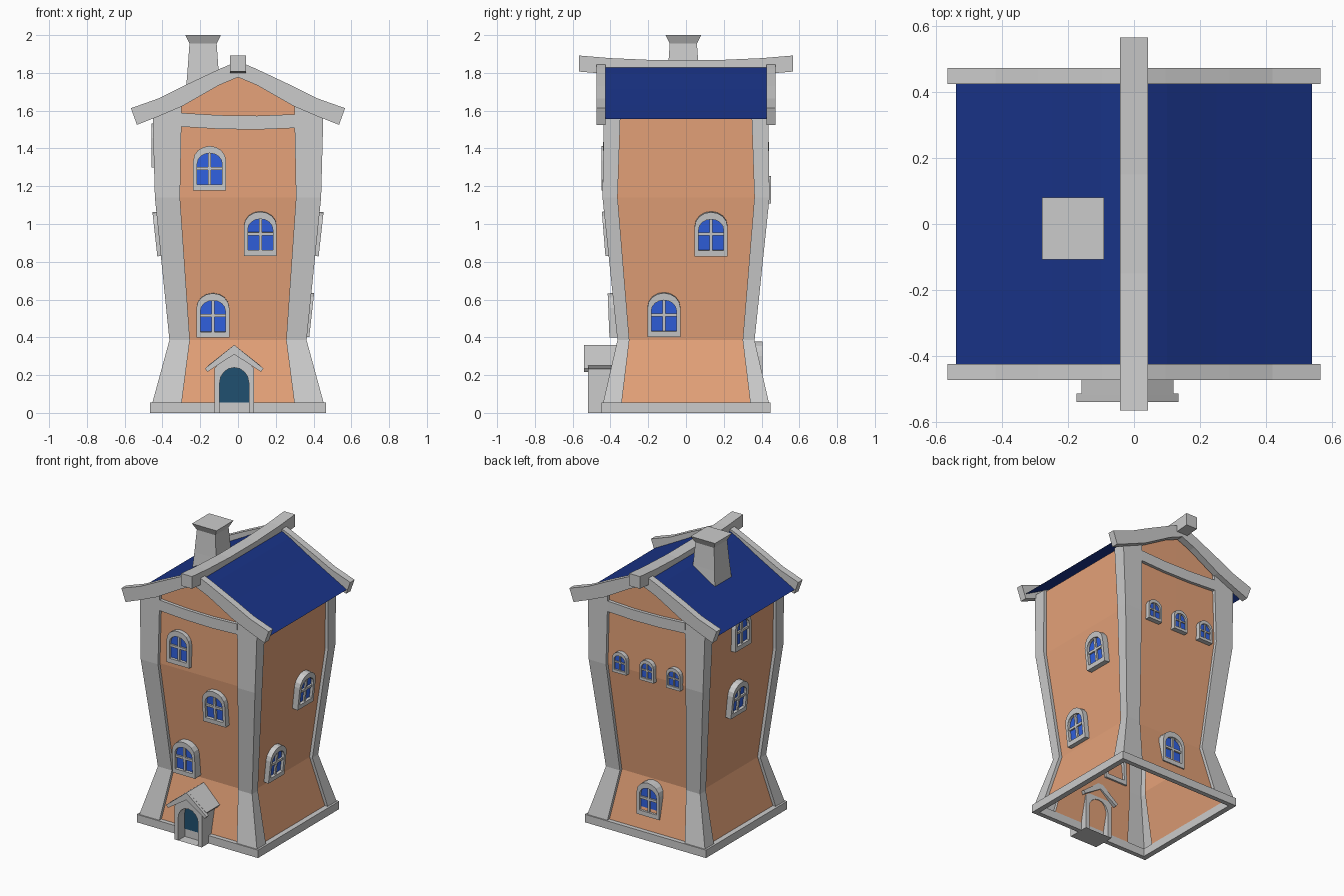
import bpy, bmesh
from math import sin, cos, pi, radians
from mathutils import Matrix

if "Cube" in bpy.data.objects:
    bpy.data.objects.remove(bpy.data.objects["Cube"])


def material(name, rgb):
    m = bpy.data.materials.new(name)
    m.diffuse_color = (*rgb, 1)
    m.use_nodes = True
    m.node_tree.nodes["Principled BSDF"].inputs["Base Color"].default_value = m.diffuse_color
    return m


CLAY = material("clay", (0.78, 0.36, 0.19))
ROOF = material("roof_blue", (0.01, 0.034, 0.25))
GLASS = material("glass_blue", (0.03, 0.12, 0.75))
TEAL = material("door_teal", (0.014, 0.08, 0.16))


def finish(name, bm, mat=None, matrix=None, normals=True):
    if normals:
        bmesh.ops.recalc_face_normals(bm, faces=bm.faces)
    me = bpy.data.meshes.new(name)
    bm.to_mesh(me)
    bm.free()
    ob = bpy.data.objects.new(name, me)
    bpy.context.collection.objects.link(ob)
    if mat:
        me.materials.append(mat)
    if matrix:
        ob.matrix_world = matrix
    return ob


def grid(bm, rows, close=False):
    """Quads between rows of points; close joins last row to first."""
    vs = [[bm.verts.new(p) for p in r] for r in rows]
    for a, b in zip(vs, vs[1:] + ([vs[0]] if close else [])):
        for i in range(len(a) - 1):
            bm.faces.new((a[i], a[i + 1], b[i + 1], b[i]))
    return vs


def loft(bm, rings):
    """Closed solid through a list of rings."""
    vs = grid(bm, [r + [r[0]] for r in rings])
    bm.faces.new([v for v in vs[0][:-1]])
    bm.faces.new([v for v in vs[-1][:-1]])
    bmesh.ops.remove_doubles(bm, verts=bm.verts, dist=1e-5)


def box(bm, x0, x1, y0, y1, z0, z1):
    loft(bm, [[(x0, y0, z), (x1, y0, z), (x1, y1, z), (x0, y1, z)] for z in (z0, z1)])


def ring_prism(bm, outer, inner, y0, y1):
    """Frame between two matching outlines in XZ, extruded along Y."""
    rows = [[(x, y, z) for x, z in o + [o[0]]]
            for o, y in ((outer, y0), (outer, y1), (inner, y1), (inner, y0))]
    grid(bm, rows, close=True)
    bmesh.ops.remove_doubles(bm, verts=bm.verts, dist=1e-5)


def arch(hw, z0, spring, rise, n=8):
    return [(-hw, z0), (hw, z0)] + [(hw * cos(pi * i / n), spring + rise * sin(pi * i / n))
                                    for i in range(n + 1)]


# Body profile by level: z, outer half width, outer half depth, panel half width, panel half depth
LEVELS = [(0.04, 0.457, 0.442, 0.30, 0.342), (0.385, 0.363, 0.363, 0.255, 0.30),
          (1.14, 0.44, 0.442, 0.307, 0.362), (None, 0.452, 0.435, 0.297, 0.347)]
REC = 0.022
SLOPE = [(0, 1.85), (0.1, 1.80), (0.25, 1.712), (0.4, 1.63), (0.54, 1.555)]


def roof_z(x):
    x = abs(x)
    for (a, za), (b, zb) in zip(SLOPE, SLOPE[1:]):
        if x <= b:
            return za + (zb - za) * (x - a) / (b - a)


def top(z, x):
    return roof_z(x) - 0.02 if z is None else z


# Corner posts
for side, sx in (("right", 1), ("left", -1)):
    for face, sy in (("front", -1), ("back", 1)):
        rows = []
        for z, W, D, w, d in LEVELS:
            pts = [(w, D - REC), (w, D), (W, D), (W, d), (W - REC, d)]
            rows.append([(sx * x, sy * y, top(z, x)) for x, y in pts])
        bm = bmesh.new()
        grid(bm, rows if sx * sy > 0 else rows[::-1])
        finish(f"{face}_{side}_post", bm, normals=False)

# Clay wall panels
for face, s in (("front", -1), ("back", 1)):
    bm = bmesh.new()
    rows = [[(x, s * (D - REC), top(z, x)) for x in (-w, 0, w)] for z, W, D, w, d in LEVELS]
    grid(bm, rows if s < 0 else rows[::-1])
    finish(f"{face}_wall", bm, CLAY, normals=False)
for face, s in (("left", -1), ("right", 1)):
    bm = bmesh.new()
    rows = [[(s * (W - REC), y, top(z, W)) for y in (-d, d)] for z, W, D, w, d in LEVELS]
    grid(bm, rows if s > 0 else rows[::-1])
    finish(f"{face}_wall", bm, CLAY, normals=False)

# Base plinth, open underneath
bm = bmesh.new()
rect = lambda a, b, z: [(-a, -b, z), (a, -b, z), (a, b, z), (-a, b, z), (-a, -b, z)]
grid(bm, [rect(0.467, 0.447, 0), rect(0.467, 0.447, 0.055),
          rect(0.43, 0.415, 0.055), rect(0.43, 0.415, 0)], close=True)
bmesh.ops.remove_doubles(bm, verts=bm.verts, dist=1e-5)
finish("base_plinth", bm)

# Roof sheet
bm = bmesh.new()
prof = [(-x, z) for x, z in SLOPE[:0:-1]] + SLOPE
grid(bm, [[(x, y, z) for x, z in prof] for y in (-0.43, 0.43)])
finish("roof", bm, ROOF, normals=False)

# Barge boards and gable beams
UP = [(0, 1.862), (0.095, 1.822), (0.29, 1.73), (0.42, 1.665), (0.567, 1.613)]
LOW = [(0, 1.777), (0.1, 1.735), (0.296, 1.623), (0.42, 1.57), (0.535, 1.525)]
for face, s in (("front", -1), ("back", 1)):
    bm = bmesh.new()
    loft(bm, [[(k * u[0], s * 0.425, u[1]), (k * u[0], s * 0.473, u[1]),
               (k * l[0], s * 0.473, l[1]), (k * l[0], s * 0.425, l[1])]
              for k, u, l in [(-1, a, b) for a, b in zip(UP[:0:-1], LOW[:0:-1])]
              + [(1, a, b) for a, b in zip(UP, LOW)]])
    finish(f"{face}_barge_board", bm)
    bm = bmesh.new()
    loft(bm, [[(x, s * 0.40, z), (x, s * 0.437, z), (x, s * 0.437, z + 0.073), (x, s * 0.40, z + 0.073)]
              for x, z in ((-0.30, 1.515), (-0.1, 1.503), (0.1, 1.5), (0.30, 1.508))])
    finish(f"{face}_gable_beam", bm)

# Sagging ridge beam
bm = bmesh.new()
loft(bm, [[(-0.042, y, z - 0.085), (0.042, y, z - 0.085), (0.042, y, z), (-0.042, y, z)]
          for y, z in ((-0.567, 1.892), (-0.4, 1.878), (-0.15, 1.867),
                       (0.15, 1.867), (0.4, 1.878), (0.567, 1.892))])
finish("ridge_beam", bm)

# Flared chimney
bm = bmesh.new()
loft(bm, [[(-0.185 + a * h, -0.014 + b * h, z) for a, b in ((-1, -1), (1, -1), (1, 1), (-1, 1))]
          for z, h in ((1.66, 0.095), (1.8, 0.083), (1.955, 0.072), (2.0, 0.094))])
finish("chimney", bm)


def window(name, x, y, z, turn, tilt=0, size=1.0):
    """Arched window; origin is the centre of its front face."""
    m = (Matrix.Translation((x, y, z)) @ Matrix.Rotation(radians(turn), 4, 'Z')
         @ Matrix.Rotation(tilt, 4, 'X') @ Matrix.Scale(size, 4))
    inner = arch(0.066, -0.086, 0.025, 0.055)
    bm = bmesh.new()
    ring_prism(bm, arch(0.087, -0.117, 0.04, 0.078), inner, 0, 0.075)
    box(bm, -0.008, 0.008, 0.008, 0.03, -0.09, 0.083)
    box(bm, -0.068, 0.068, 0.008, 0.03, -0.008, 0.008)
    finish(name + "_frame", bm, None, m)
    bm = bmesh.new()
    bm.faces.new([bm.verts.new((a, 0.02, b)) for a, b in inner])
    finish(name + "_glass", bm, GLASS, m, normals=False)


window("front_upper_window", -0.15, -0.447, 1.295, 0)
window("front_middle_window", 0.118, -0.436, 0.947, 0, 0.08)
window("front_lower_window", -0.133, -0.41, 0.515, 0, 0.04)
window("right_middle_window", 0.44, 0.133, 0.945, 90, 0.11)
window("right_lower_window", 0.39, -0.117, 0.517, 90, 0.11)
window("left_upper_window", -0.457, 0.02, 1.415, -90)
window("left_middle_window", -0.44, 0.03, 0.945, -90, 0.11)
window("back_lower_window", 0.01, 0.405, 0.26, 180)
for i, x in enumerate((0.2, -0.01, -0.215)):
    window(f"back_small_window_{i + 1}", x, 0.45, 1.18, 180, 0, 0.62)

# Porch: arched surround with gabled roof
PX = -0.02
bm = bmesh.new()
inner = arch(0.077, 0, 0.16, 0.08)
outer = [(-0.105, 0), (0.105, 0), (0.105, 0.20), (0.105, 0.235), (0.07, 0.27), (0.035, 0.305),
         (0, 0.335), (-0.035, 0.305), (-0.07, 0.27), (-0.105, 0.235), (-0.105, 0.20)]
ring_prism(bm, outer, inner, -0.52, -0.37)
finish("porch_surround", bm, None, Matrix.Translation((PX, 0, 0)))
for name, hw, drop, y0, y1 in (("porch_roof", 0.14, 0.25, -0.52, -0.35),
                               ("porch_gable_trim", 0.155, 0.235, -0.54, -0.515)):
    bm = bmesh.new()
    loft(bm, [[(x, y, z) for x, z in ((-hw, drop), (0, 0.36), (hw, drop),
                                      (hw - 0.013, drop - 0.018), (0, 0.31), (0.013 - hw, drop - 0.018))]
              for y in (y0, y1)])
    finish(name, bm, None, Matrix.Translation((PX, 0, 0)))

# Door leaf
bm = bmesh.new()
bm.faces.new([bm.verts.new((PX + x, -0.449, z)) for x, z in arch(0.079, 0.055, 0.16, 0.082)])
finish("door", bm, TEAL, normals=False)
